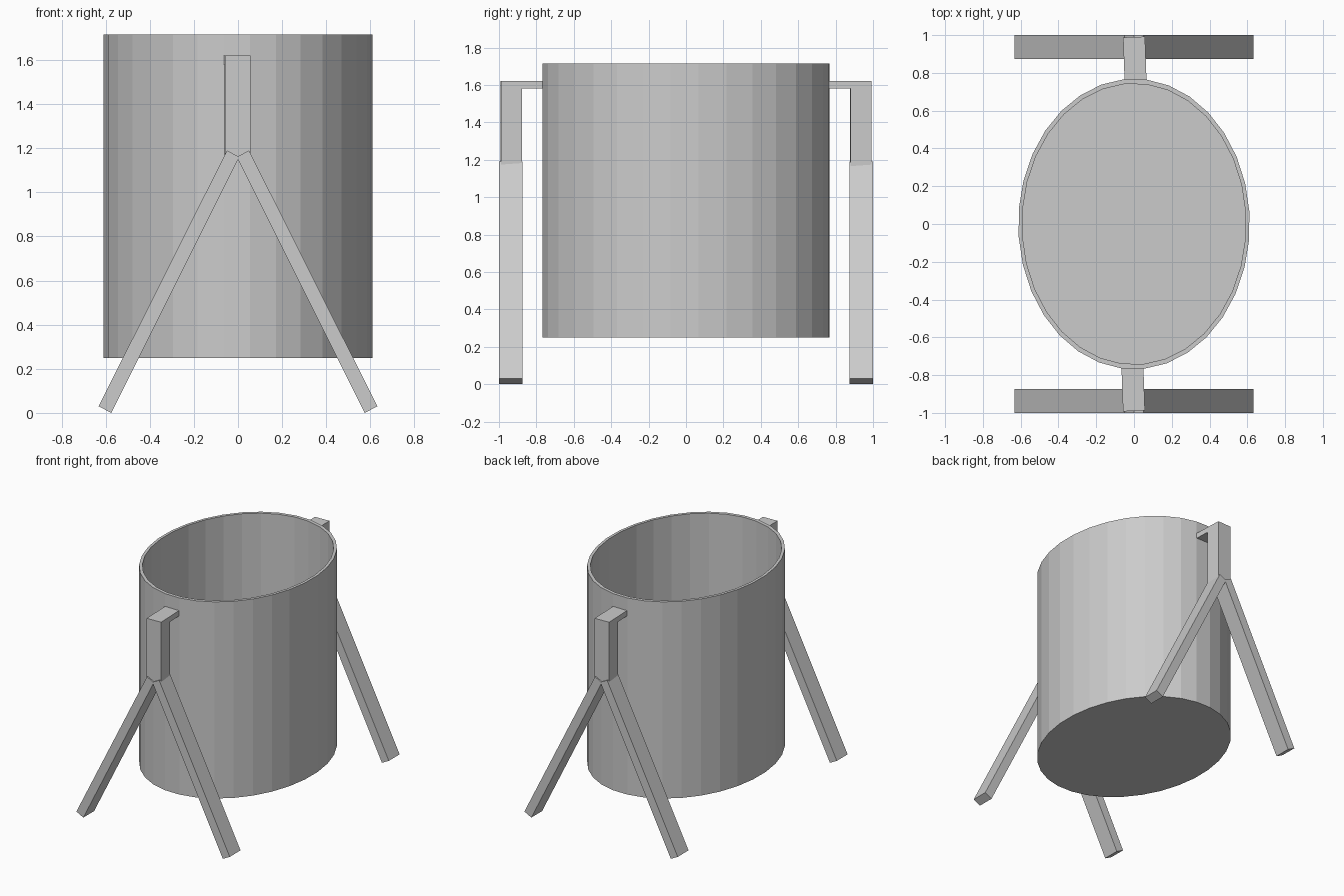
import bpy, bmesh, math
from mathutils import Matrix

if "Cube" in bpy.data.objects:
    bpy.data.objects.remove(bpy.data.objects["Cube"])

SIDES = 32
RX, RY = 0.613, 0.769


def finish(name, bm):
    bmesh.ops.recalc_face_normals(bm, faces=bm.faces)
    mesh = bpy.data.meshes.new(name)
    bm.to_mesh(mesh)
    bm.free()
    obj = bpy.data.objects.new(name, mesh)
    bpy.context.collection.objects.link(obj)
    return obj


def prism(name, outline, y0, y1, turn):
    """Extrude an x-z outline from y0 to y1, then turn it about z."""
    bm = bmesh.new()
    face = bm.faces.new([bm.verts.new((x, y0, z)) for x, z in outline])
    new = bmesh.ops.extrude_face_region(bm, geom=[face])["geom"]
    verts = [g for g in new if isinstance(g, bmesh.types.BMVert)]
    bmesh.ops.translate(bm, verts=verts, vec=(0, y1 - y0, 0))
    bmesh.ops.transform(bm, matrix=Matrix.Rotation(turn, 4, 'Z'), verts=bm.verts)
    return finish(name, bm)


# Open oval tub: outer wall, rim, inner wall, with closed floors
bm = bmesh.new()
rings = []
for scale, z in ((1, 0.25), (1, 1.715), (0.967, 1.715), (0.967, 0.28)):
    ring = []
    for i in range(SIDES):
        a = 2 * math.pi * (i + 0.5) / SIDES - math.radians(0.6)
        ring.append(bm.verts.new((RX * scale * math.cos(a), RY * scale * math.sin(a), z)))
    rings.append(ring)
for low, high in zip(rings, rings[1:]):
    for i in range(SIDES):
        j = (i + 1) % SIDES
        bm.faces.new((low[i], low[j], high[j], high[i]))
bm.faces.new(rings[0])
bm.faces.new(rings[3])
finish("tub", bm)

# Two A-frame supports, the back one turned half way round
for side, turn in (("front", 0), ("back", math.pi)):
    # Splayed legs
    for hand, s in (("left", -1), ("right", 1)):
        leg = [(s * 0.632, 0.03), (s * 0.575, 0.0), (s * -0.006, 1.16), (s * 0.05, 1.19)]
        prism(f"{side}_{hand}_leg", leg, -1.0, -0.873, turn)

    # L-shaped hanger: upright plus arm reaching the tub, slightly twisted
    bm = bmesh.new()
    profile = [(-0.99, 1.15), (-0.878, 1.15), (-0.878, 1.58),
               (-0.752, 1.58), (-0.752, 1.62), (-0.99, 1.62)]
    face = bm.faces.new([bm.verts.new((-0.058, y, z)) for y, z in profile])
    new = bmesh.ops.extrude_face_region(bm, geom=[face])["geom"]
    verts = [g for g in new if isinstance(g, bmesh.types.BMVert)]
    bmesh.ops.translate(bm, verts=verts, vec=(0.116, 0, 0))
    twist = (Matrix.Translation((-0.004, -0.88, 0)) @ Matrix.Rotation(math.radians(2), 4, 'Z')
             @ Matrix.Translation((0, 0.88, 0)))
    bmesh.ops.transform(bm, matrix=Matrix.Rotation(turn, 4, 'Z') @ twist, verts=bm.verts)
    finish(f"{side}_hanger", bm)
